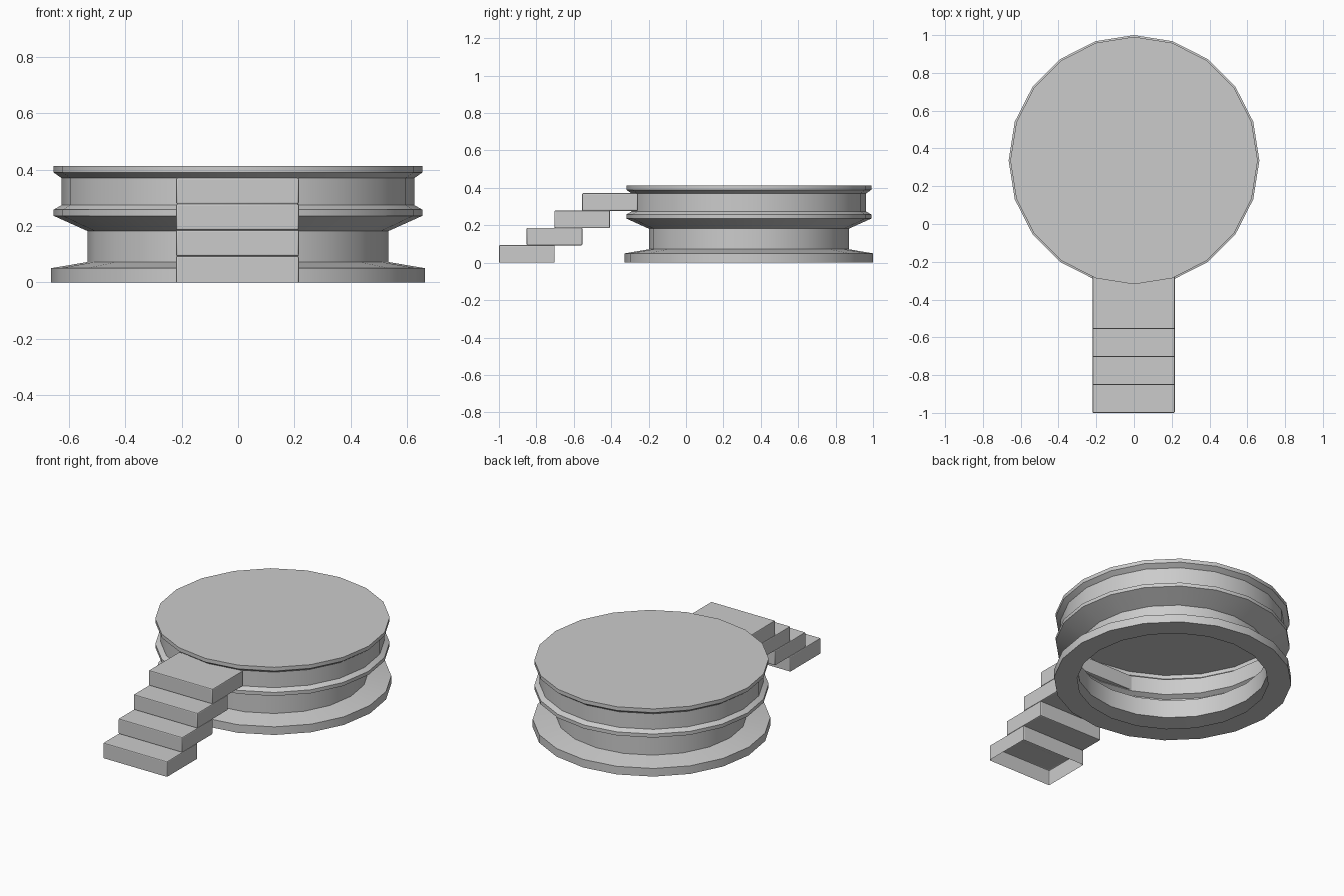
import bpy, bmesh
from math import cos, sin, tau, radians
from mathutils import Vector

if "Cube" in bpy.data.objects:
    bpy.data.objects.remove(bpy.data.objects["Cube"])

SIDES = 20
CENTRE_Y = 0.336


def finish(bm, name):
    me = bpy.data.meshes.new(name)
    bm.to_mesh(me)
    bm.free()
    ob = bpy.data.objects.new(name, me)
    bpy.context.collection.objects.link(ob)
    bpy.ops.object.select_all(action='DESELECT')
    ob.select_set(True)
    bpy.context.view_layer.objects.active = ob
    bpy.ops.object.shade_smooth_by_angle(angle=radians(22))
    return ob


# round platform: thin shell turned from a profile (radius, height), open below
profile = [(0.535, 0.0), (0.664, 0.0), (0.664, 0.05), (0.535, 0.072),
           (0.535, 0.182), (0.655, 0.236), (0.655, 0.258), (0.627, 0.274),
           (0.627, 0.37), (0.655, 0.39), (0.655, 0.413)]
bm = bmesh.new()
rings = [[bm.verts.new((r * cos(tau * i / SIDES), CENTRE_Y + r * sin(tau * i / SIDES), z))
          for i in range(SIDES)] for r, z in profile]
for low, high in zip(rings, rings[1:]):
    for i in range(SIDES):
        j = (i + 1) % SIDES
        bm.faces.new((low[i], low[j], high[j], high[i]))
bm.faces.new(rings[-1])
finish(bm, "round_platform")


# stair treads: overlapping soft-edged boxes, the lowest one hollow underneath
def tread(index):
    width, depth, height = 0.436, 0.298, 0.094
    bm = bmesh.new()
    bmesh.ops.create_cube(bm, size=1)
    bmesh.ops.scale(bm, vec=(width, depth, height), verts=bm.verts)
    hollow = index == 0
    edges = [e for e in bm.edges
             if not (hollow and all(v.co.z < 0 for v in e.verts))]
    bmesh.ops.bevel(bm, geom=edges, offset=0.006, segments=2, profile=0.5, affect='EDGES')
    if hollow:
        bottom = [f for f in bm.faces if f.normal.z < -0.9]
        bmesh.ops.delete(bm, geom=bottom, context='FACES_ONLY')
    offset = Vector((-0.002, -1 + depth / 2 + 0.148 * index, height / 2 + 0.0925 * index))
    bmesh.ops.translate(bm, vec=offset, verts=bm.verts)
    finish(bm, f"stair_tread_{index + 1}")


for i in range(4):
    tread(i)
